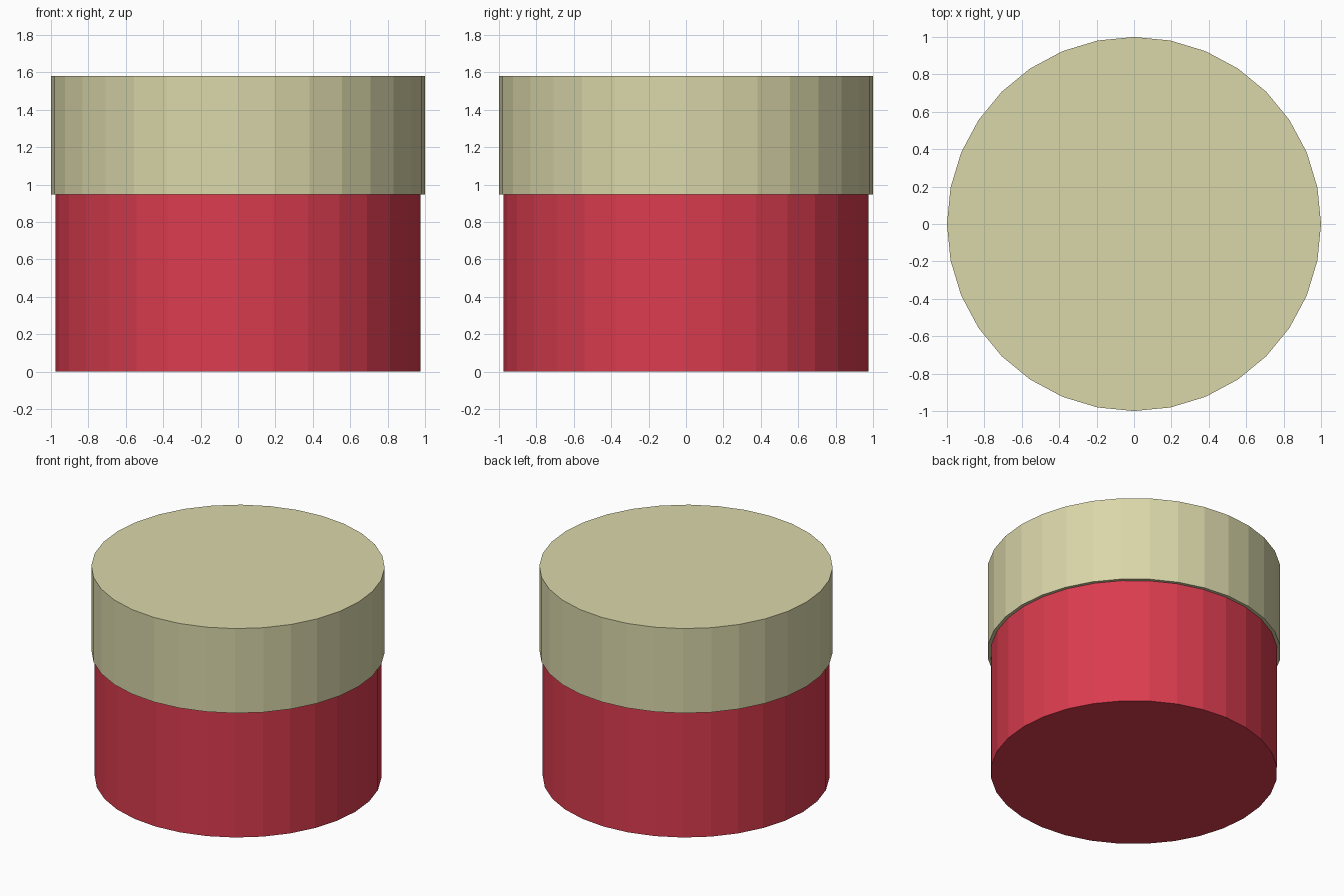
import bpy

if "Cube" in bpy.data.objects:
    bpy.data.objects.remove(bpy.data.objects["Cube"])

SIDES = 32


def material(name, color):
    mat = bpy.data.materials.new(name)
    mat.diffuse_color = color
    mat.use_nodes = True
    mat.node_tree.nodes["Principled BSDF"].inputs["Base Color"].default_value = mat.diffuse_color
    return mat


def drum(name, radius, z_bottom, z_top, mat):
    """Flat-shaded capped cylinder between two heights."""
    bpy.ops.mesh.primitive_cylinder_add(
        vertices=SIDES, radius=radius, depth=z_top - z_bottom,
        location=(0, 0, (z_bottom + z_top) / 2))
    obj = bpy.context.object
    obj.name = name
    obj.data.materials.append(mat)
    return obj


red = material("red", (0.70, 0.045, 0.077, 1))
cream = material("cream", (0.70, 0.68, 0.40, 1))

# Container body
drum("body", 0.977, 0.0, 0.946, red)
# Slightly wider lid resting on the body
drum("lid", 1.0, 0.946, 1.582, cream)
